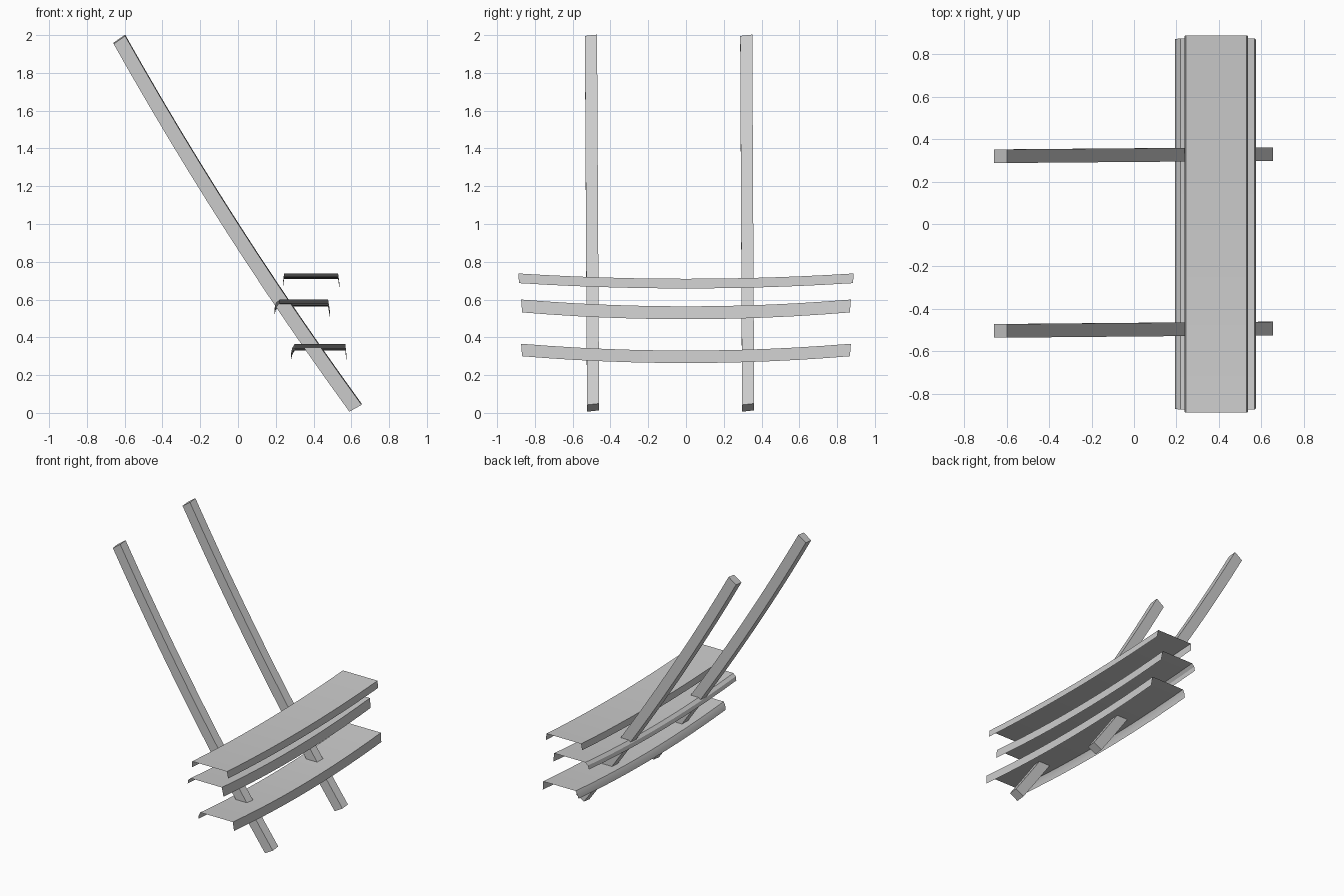
import bpy, math
from mathutils import Vector

if "Cube" in bpy.data.objects:
    bpy.data.objects.remove(bpy.data.objects["Cube"])

grey = bpy.data.materials.new("plain grey")
grey.diffuse_color = (0.6, 0.6, 0.6, 1)
grey.use_nodes = True
grey.node_tree.nodes["Principled BSDF"].inputs["Base Color"].default_value = grey.diffuse_color


def loft(name, rings, closed):
    """Skin a row of matching sections; closed sections also get end caps."""
    n = len(rings[0])
    verts = [p for ring in rings for p in ring]
    faces = []
    for i in range(len(rings) - 1):
        for j in range(n if closed else n - 1):
            k = (j + 1) % n
            faces.append((i * n + j, i * n + k, (i + 1) * n + k, (i + 1) * n + j))
    if closed:
        last = (len(rings) - 1) * n
        faces += [tuple(reversed(range(n))), tuple(last + j for j in range(n))]
    mesh = bpy.data.meshes.new(name)
    mesh.from_pydata(verts, [], faces)
    mesh.materials.append(grey)
    obj = bpy.data.objects.new(name, mesh)
    bpy.context.collection.objects.link(obj)
    bpy.context.view_layer.objects.active = obj
    obj.select_set(True)
    bpy.ops.object.shade_smooth_by_angle(angle=math.radians(20))
    obj.select_set(False)


def tread(name, profile, half, sag, segments=12):
    """Thin open channel, bowed down in the middle; profile is (x, z) at the ends."""
    rings = []
    for i in range(segments + 1):
        t = -1 + 2 * i / segments
        drop = sag * (1 - t * t)
        top = max(z for x, z in profile)
        rings.append([Vector((x, t * (half - 0.08 * (top - z)), z - drop))
                      for x, z in profile])
    loft(name, rings, False)


def pole(name, y_bottom, y_top, segments=12):
    """Slightly bowed, slightly rolled square bar leaning back."""
    low, high = Vector((0.622, 0, 0.028)), Vector((-0.628, 0, 1.978))
    chord = (high - low).normalized()
    normal = Vector((chord.z, 0, -chord.x))
    rings = []
    for i in range(segments + 1):
        t = i / segments
        c = low.lerp(high, t) - normal * 0.034 * 4 * t * (1 - t)
        c.y = y_bottom + (y_top - y_bottom) * t
        tilt = math.radians(-2.8 + 5.6 * t)      # section follows the bow
        u = Vector((0.85 * math.cos(tilt) - 0.53 * math.sin(tilt), 0,
                    0.53 * math.cos(tilt) + 0.85 * math.sin(tilt)))
        side = Vector((0, 0.032, 0.0035))
        rings.append([c + u * 0.037 * a + side * b
                      for a, b in ((-1, -1), (1, -1), (1, 1), (-1, 1))])
    loft(name, rings, True)


# Three bowed channel treads, upper to lower
tread("upper_tread", [(0.238, 0.69), (0.244, 0.738), (0.53, 0.738), (0.537, 0.687)], 0.888, 0.028)
tread("middle_tread", [(0.193, 0.553), (0.2, 0.581), (0.22, 0.60), (0.477, 0.60), (0.488, 0.532)], 0.873, 0.036)
tread("lower_tread", [(0.28, 0.312), (0.287, 0.343), (0.3, 0.366), (0.568, 0.366), (0.575, 0.30)], 0.873, 0.036)

# Two leaning poles
pole("front_pole", -0.492, -0.503)
pole("back_pole", 0.329, 0.319)
